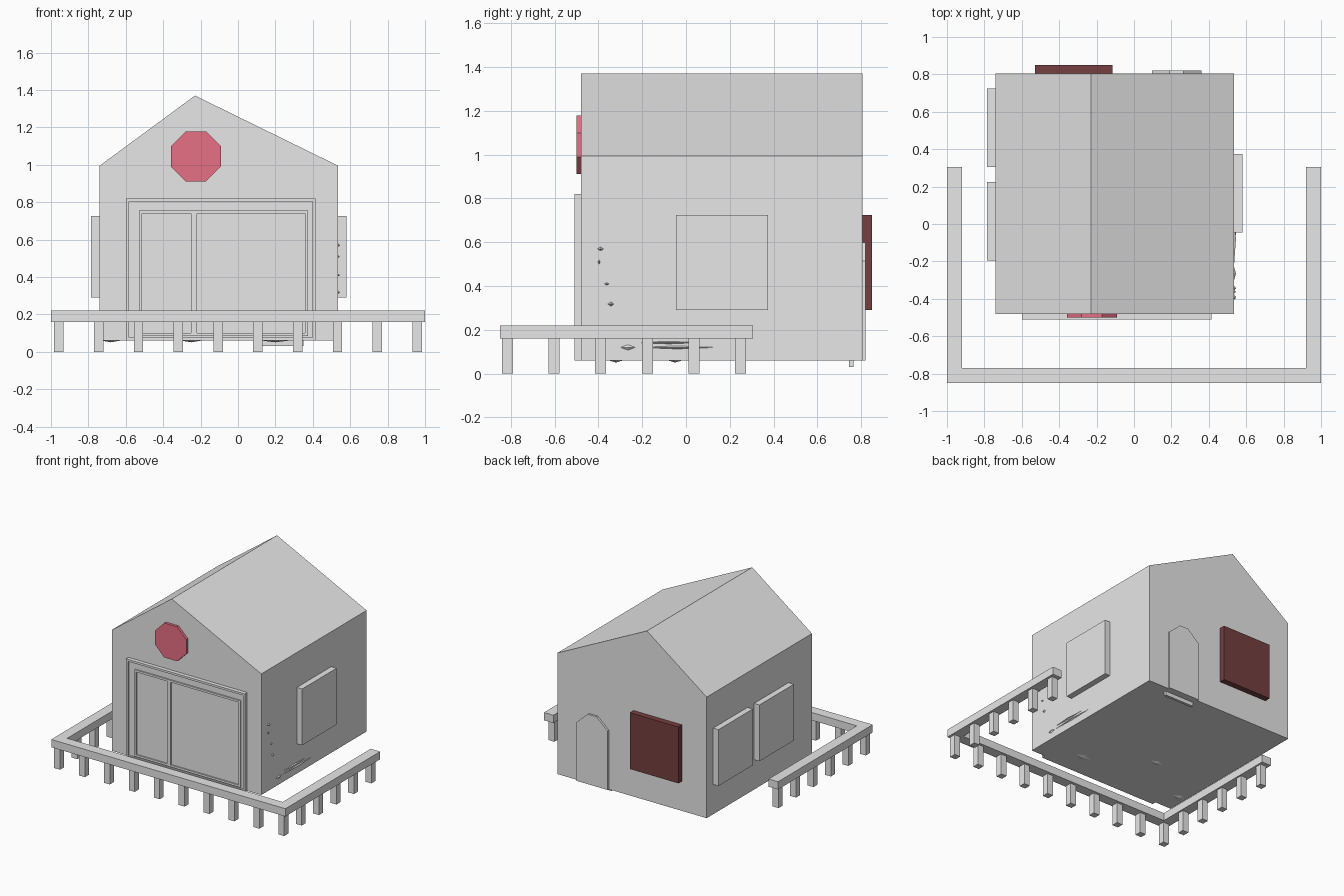
import bpy, math
from mathutils import Vector

old = bpy.data.objects.get("Cube")
if old:
    bpy.data.objects.remove(old, do_unlink=True)


def material(name, rgb):
    m = bpy.data.materials.new(name)
    m.use_nodes = True
    colour = (*rgb, 1)
    m.diffuse_color = colour
    m.node_tree.nodes["Principled BSDF"].inputs["Base Color"].default_value = colour
    return m


GREY = material("pale grey", (0.8, 0.8, 0.8))
PINK = material("rose pink", (0.8, 0.16, 0.23))
MAROON = material("dark maroon", (0.18, 0.05, 0.05))


def build(name, verts, faces, mat):
    mesh = bpy.data.meshes.new(name)
    mesh.from_pydata(verts, [], faces)
    mesh.materials.append(mat)
    obj = bpy.data.objects.new(name, mesh)
    bpy.context.collection.objects.link(obj)
    return obj


def extrude_y(name, outline, y0, y1, mat=GREY):
    """Prism from an x-z outline, counter-clockwise seen from the front."""
    n = len(outline)
    verts = [(x, y, z) for y in (y0, y1) for x, z in outline]
    faces = [list(range(n)), list(range(2 * n - 1, n - 1, -1))]
    faces += [[i, i + n, (i + 1) % n + n, (i + 1) % n] for i in range(n)]
    return build(name, verts, faces, mat)


def box(name, x0, x1, y0, y1, z0, z1, mat=GREY):
    return extrude_y(name, [(x0, z0), (x1, z0), (x1, z1), (x0, z1)], y0, y1, mat)


def rim(name, x0, x1, z0, z1, y0, y1, w):
    """Thin rectangular border standing on the front wall."""
    box(name + "_left", x0, x0 + w, y0, y1, z0, z1)
    box(name + "_right", x1 - w, x1, y0, y1, z0, z1)
    box(name + "_top", x0 + w, x1 - w, y0, y1, z1 - w, z1)
    box(name + "_bottom", x0 + w, x1 - w, y0, y1, z0, z0 + w)


# House body with an off-centre gable
L, R, FRONT, BACK, FLOOR = -0.74, 0.535, -0.48, 0.805, 0.06
extrude_y("house", [(L, FLOOR), (R, FLOOR), (R, 0.995), (-0.23, 1.37), (L, 0.995)],
          FRONT, BACK)

# Octagonal gable window
radius = 0.133 / math.cos(math.pi / 8)
octagon = [(-0.225 + radius * math.cos(a), 1.045 + radius * math.sin(a))
           for a in (math.pi / 8 + i * math.pi / 4 for i in range(8))]
extrude_y("gable_window", octagon, -0.5, FRONT, PINK)

# Sliding front door: backing, outer rim and two leaves
box("front_door", -0.6, 0.415, -0.498, FRONT, FLOOR, 0.82)
rim("door_frame", -0.6, 0.415, FLOOR, 0.82, -0.51, -0.498, 0.016)
rim("narrow_leaf", -0.53, -0.235, 0.085, 0.755, -0.508, -0.498, 0.016)
rim("wide_leaf", -0.235, 0.375, 0.085, 0.755, -0.508, -0.498, 0.016)

# Square windows
Z0, Z1 = 0.29, 0.725
box("left_window", R, 0.58, -0.045, 0.375, Z0, Z1)
box("right_window_front", -0.785, L, -0.195, 0.225, Z0, Z1)
box("right_window_back", -0.785, L, 0.305, 0.725, Z0, Z1)
box("back_window", -0.53, -0.115, BACK, 0.85, Z0, Z1, MAROON)

# Arched back door and the bar below it
extrude_y("back_door", [(0.095, FLOOR), (0.36, FLOOR), (0.36, 0.515), (0.265, 0.6),
                        (0.19, 0.6), (0.095, 0.515)], BACK, 0.82)
box("door_bar", 0.1, 0.35, 0.745, 0.765, 0.03, FLOOR)

# Fence rails
TOP, UNDER = 0.22, 0.16
box("front_rail", -1, 1, -0.85, -0.77, UNDER, TOP)
for side, s in (("left", 1), ("right", -1)):
    a, b = sorted((s, s * 0.92))
    box(side + "_rail", a, b, -0.77, 0.305, UNDER, TOP)

# Fence posts
STEP, HALF = 0.2128, 0.025


def post(name, x, y):
    box(name, x - HALF, x + HALF, y - HALF, y + HALF, 0, UNDER)


for i in range(10):
    post(f"front_post_{i}", -0.9576 + STEP * i, -0.815)
for side, s in (("left", 1), ("right", -1)):
    for i in range(1, 6):
        post(f"{side}_post_{i}", s * 0.9576, -0.815 + STEP * i)


# Small raised chips on the left wall and under the floor
def chip(name, centre, along, across, out):
    c, u, v, n = (Vector(p) for p in (centre, along, across, out))
    ring = [c + u, c + v, c - u, c - v]
    build(name, ring + [c + n], [(0, 1, 4), (1, 2, 4), (2, 3, 4), (3, 0, 4)], GREY)


for i, (y, z, dy, dz) in enumerate([
        (-0.39, 0.57, 0.014, 0.009), (-0.397, 0.51, 0.006, 0.01),
        (-0.362, 0.41, 0.012, 0.006), (-0.343, 0.318, 0.014, 0.01),
        (-0.265, 0.12, 0.035, 0.012), (-0.08, 0.142, 0.14, 0.006),
        (-0.04, 0.12, 0.18, 0.007)]):
    chip(f"wall_chip_{i}", (R, y, z), (0, dy, 0), (0, 0, dz), (0.01, 0, 0))

for i, (x, y, dx) in enumerate([(-0.68, -0.32, 0.05), (-0.25, -0.05, 0.055),
                                (0.2, -0.32, 0.07)]):
    chip(f"floor_chip_{i}", (x, y, FLOOR), (dx, 0, 0), (0, -0.03, 0), (0, 0, -0.009))
